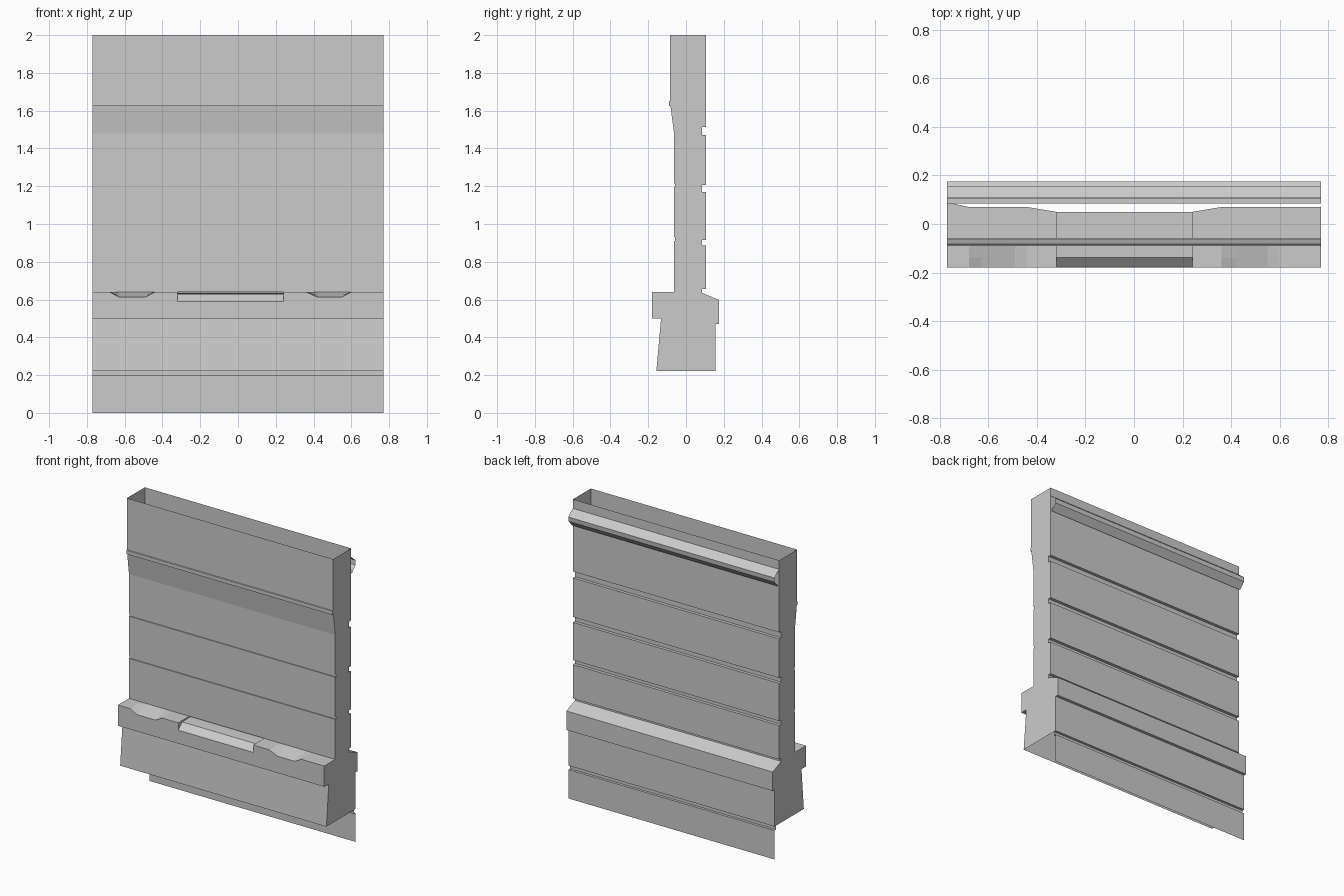
import bpy, bmesh

if "Cube" in bpy.data.objects:
    bpy.data.objects.remove(bpy.data.objects["Cube"])

HALF = 0.77


def loft(name, stations, caps=None):
    """Skin a sheet through (x, [(y, z), ...]) stations, with optional end outline."""
    bm = bmesh.new()
    rows = [[bm.verts.new((x, y, z)) for y, z in prof] for x, prof in stations]
    for a, b in zip(rows, rows[1:]):
        for i in range(len(a) - 1):
            bm.faces.new((a[i], b[i], b[i + 1], a[i + 1]))
    if caps:
        for x in (-HALF, HALF):
            f = bm.faces.new([bm.verts.new((x, y, z)) for y, z in caps])
            f.normal_update()
            if f.normal.x * x < 0:
                f.normal_flip()
    bmesh.ops.remove_doubles(bm, verts=bm.verts, dist=1e-5)
    bmesh.ops.dissolve_degenerate(bm, edges=bm.edges, dist=1e-5)
    mesh = bpy.data.meshes.new(name)
    bm.to_mesh(mesh)
    bm.free()
    obj = bpy.data.objects.new(name, mesh)
    bpy.context.collection.objects.link(obj)
    return obj


def sweep(name, prof, caps=None):
    return loft(name, [(-HALF, prof), (HALF, prof)], caps)


def groove(outer, inner, top, bottom):
    return [(outer, top), (inner, top), (inner, bottom), (outer, bottom)]


# Front face profile, listed from bottom to top
base_front = [(-0.157, 0.222), (-0.132, 0.50), (-0.18, 0.50)]
wall_front = [(-0.063, 0.64)]
for z in (0.91, 1.195):
    wall_front += groove(-0.063, -0.057, z, z + 0.02)
wall_front += [(-0.063, 1.48), (-0.072, 1.545), (-0.082, 1.625),
               (-0.09, 1.625), (-0.09, 1.65), (-0.085, 1.652), (-0.085, 2.0)]

# Rear face profile, listed from top to bottom
rear = [(0.106, 2.0)]
for top, bottom in ((1.513, 1.47), (1.206, 1.17), (0.915, 0.885)):
    rear += groove(0.106, 0.085, top, bottom)
rear += [(0.106, 0.656), (0.085, 0.656), (0.085, 0.635), (0.175, 0.598),
         (0.175, 0.47), (0.155, 0.47), (0.155, 0.222)]
skirt = [(0.155, 0.222), (0.138, 0.222), (0.138, 0.195), (0.155, 0.195), (0.155, 0.0)]

# Open-topped panel: front wall, lower front, rear wall with skirt, end caps
outline = base_front + [(-0.18, 0.64)] + wall_front + rear
sweep("front_wall", wall_front)
sweep("lower_front", base_front)
sweep("rear_wall", rear + skirt[1:])
sweep("end_panels", [], outline)

# Front ledge with two shallow scoops and a stepped central notch
flat = [(-0.18, 0.50), (-0.18, 0.64), (-0.175, 0.64), (-0.138, 0.64), (-0.085, 0.64), (0.07, 0.64)]
left = flat[:-1] + [(0.09, 0.64)]
scoop = [(-0.18, 0.50), (-0.18, 0.613), (-0.175, 0.614), (-0.138, 0.623), (-0.063, 0.64), (0.07, 0.64)]
notch = [(-0.18, 0.50), (-0.18, 0.59), (-0.175, 0.597), (-0.138, 0.63), (-0.085, 0.632), (0.05, 0.632)]
loft("front_ledge", [
    (-HALF, left), (-0.68, flat), (-0.63, scoop), (-0.49, scoop), (-0.44, flat),
    (-0.32, flat[:-1] + [(0.05, 0.64)]), (-0.32, notch), (0.24, notch),
    (0.24, flat[:-1] + [(0.05, 0.64)]), (0.36, flat), (0.42, scoop), (0.55, scoop),
    (0.60, flat), (HALF, flat)])

# Thin rear rail
sweep("rear_rail", [(0.108, 1.94), (0.156, 1.90), (0.153, 1.87), (0.115, 1.828)])
